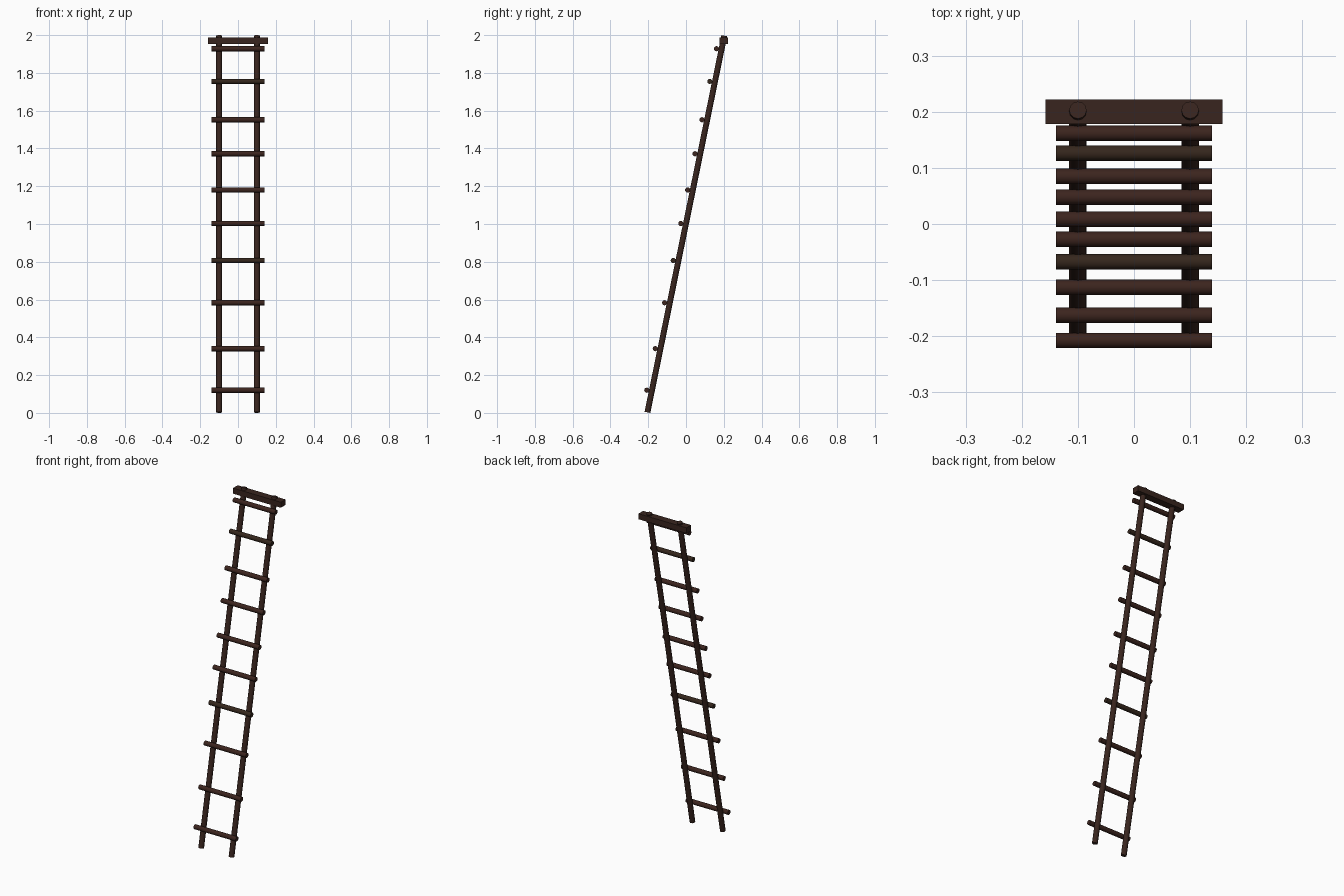
import bpy, math
from mathutils import Vector

if "Cube" in bpy.data.objects:
    bpy.data.objects.remove(bpy.data.objects["Cube"])


def wood(name, rgb):
    m = bpy.data.materials.new(name)
    m.diffuse_color = (*rgb, 1)
    m.use_nodes = True
    m.node_tree.nodes["Principled BSDF"].inputs["Base Color"].default_value = m.diffuse_color
    return m


RAIL = wood("rail_wood", (0.040, 0.018, 0.013))
RUNG = wood("rung_wood", (0.045, 0.018, 0.013))
RUNG_OLIVE = wood("rung_wood_olive", (0.036, 0.020, 0.012))


def pole(name, a, b, radius, mat):
    a, b = Vector(a), Vector(b)
    d = b - a
    bpy.ops.mesh.primitive_cylinder_add(
        vertices=12, radius=radius, depth=d.length, location=(a + b) / 2,
        rotation=d.to_track_quat('Z', 'Y').to_euler())
    o = bpy.context.object
    o.name = name
    o.data.materials.append(mat)
    bpy.ops.object.shade_smooth_by_angle(angle=math.radians(40))


# leaning side rails
Y0, Y1, Z0, Z1 = -0.204, 0.203, 0.003, 1.997
for side, x in (("left", -0.1), ("right", 0.1)):
    pole(side + "_rail", (x, Y0, Z0), (x, Y1, Z1), 0.0155, RAIL)

# rungs lashed on the front of the rails, unevenly spaced
heights = (0.12, 0.34, 0.583, 0.807, 1.003, 1.18, 1.372, 1.552, 1.755, 1.928)
for i, z in enumerate(heights):
    y = Y0 + (Y1 - Y0) * (z - Z0) / (Z1 - Z0) - 0.0275
    pole(f"rung_{i + 1}", (-0.139, y, z), (0.139, y, z), 0.0138,
         RUNG_OLIVE if i in (3, 8) else RUNG)

# flat bar across the top
bpy.ops.mesh.primitive_cube_add(size=1, location=(0, 0.2, 1.97))
bar = bpy.context.object
bar.name = "top_bar"
bar.scale = (0.316, 0.044, 0.033)
bar.data.materials.append(RAIL)
